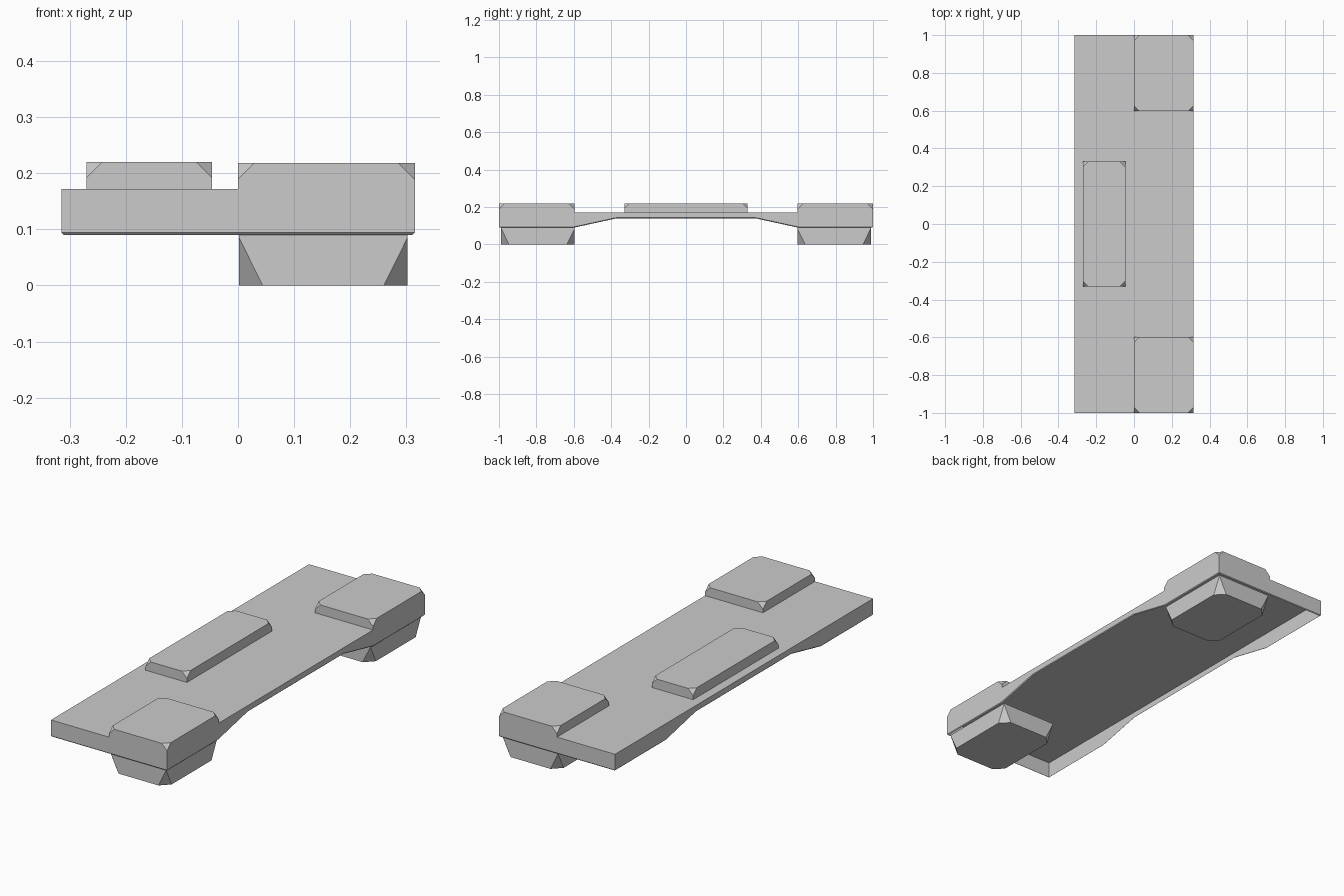
import bpy, bmesh
from itertools import product
from mathutils import Vector

if "Cube" in bpy.data.objects:
    bpy.data.objects.remove(bpy.data.objects["Cube"])


def finish(bm, name):
    mesh = bpy.data.meshes.new(name)
    bm.to_mesh(mesh)
    bm.free()
    ob = bpy.data.objects.new(name, mesh)
    bpy.context.collection.objects.link(ob)
    return ob


def clipped_block(name, lo, hi, cut, cut_z, zdir):
    """Box whose four corners on the top (zdir=1) or bottom (zdir=-1) are sliced off."""
    lo, hi = Vector(lo), Vector(hi)
    mid, half = (lo + hi) / 2, (hi - lo) / 2
    bm = bmesh.new()
    bmesh.ops.create_cube(bm, size=2)
    for v in bm.verts:
        v.co = mid + v.co * half
    for sx, sy in product((-1, 1), repeat=2):
        corner = mid + Vector((sx * half.x, sy * half.y, zdir * half.z))
        point = corner - Vector((sx * cut, 0, 0))
        normal = Vector((sx / cut, sy / cut, zdir / cut_z)).normalized()
        res = bmesh.ops.bisect_plane(bm, geom=bm.verts[:] + bm.edges[:] + bm.faces[:],
                                     plane_co=point, plane_no=normal, clear_outer=True)
        edges = [e for e in res["geom_cut"] if isinstance(e, bmesh.types.BMEdge)]
        bmesh.ops.holes_fill(bm, edges=edges, sides=0)
    bmesh.ops.recalc_face_normals(bm, faces=bm.faces[:])
    # The side joined to the deck stays open
    joined = [f for f in bm.faces if f.normal.z * zdir < -0.9]
    bmesh.ops.delete(bm, geom=joined, context='FACES_ONLY')
    return finish(bm, name)


# Deck: arched side profile extruded across the width, lower rim bevelled, hollow below
W = 0.315
TOP = 0.172
under = [(-1, 0.09), (-0.6, 0.09), (-0.37, 0.14), (0.37, 0.14), (0.6, 0.09), (1, 0.09)]
profile = under + [(1, TOP), (-1, TOP)]
bm = bmesh.new()
face = bm.faces.new([bm.verts.new((-W, y, z)) for y, z in profile])
ext = bmesh.ops.extrude_face_region(bm, geom=[face])
bmesh.ops.translate(bm, vec=(2 * W, 0, 0),
                    verts=[g for g in ext["geom"] if isinstance(g, bmesh.types.BMVert)])
bmesh.ops.recalc_face_normals(bm, faces=bm.faces[:])
rim = [e for e in bm.edges if sum(f.normal.z < -0.5 for f in e.link_faces) == 1]
bmesh.ops.bevel(bm, geom=rim, offset=0.004, offset_type='OFFSET', segments=1,
                profile=0.5, affect='EDGES')
bm.normal_update()
under_faces = [f for f in bm.faces if f.normal.z < -0.9]
bmesh.ops.delete(bm, geom=under_faces, context='FACES_ONLY')
finish(bm, "deck")

# Raised pad in the middle of the deck
clipped_block("centre_pad", (-0.27, -0.33, TOP), (-0.046, 0.33, 0.22), 0.028, 0.028, 1)

# Corner pads above and feet below, at both ends
for label, s in (("front", -1), ("back", 1)):
    y0, y1 = sorted((s * 0.597, s * 1.0))
    clipped_block(label + "_pad", (0, y0, TOP), (W, y1, 0.218), 0.029, 0.029, 1)
    y0, y1 = sorted((s * 0.595, s * 0.988))
    clipped_block(label + "_foot", (0.002, y0, 0), (0.302, y1, 0.09), 0.042, 0.085, -1)
